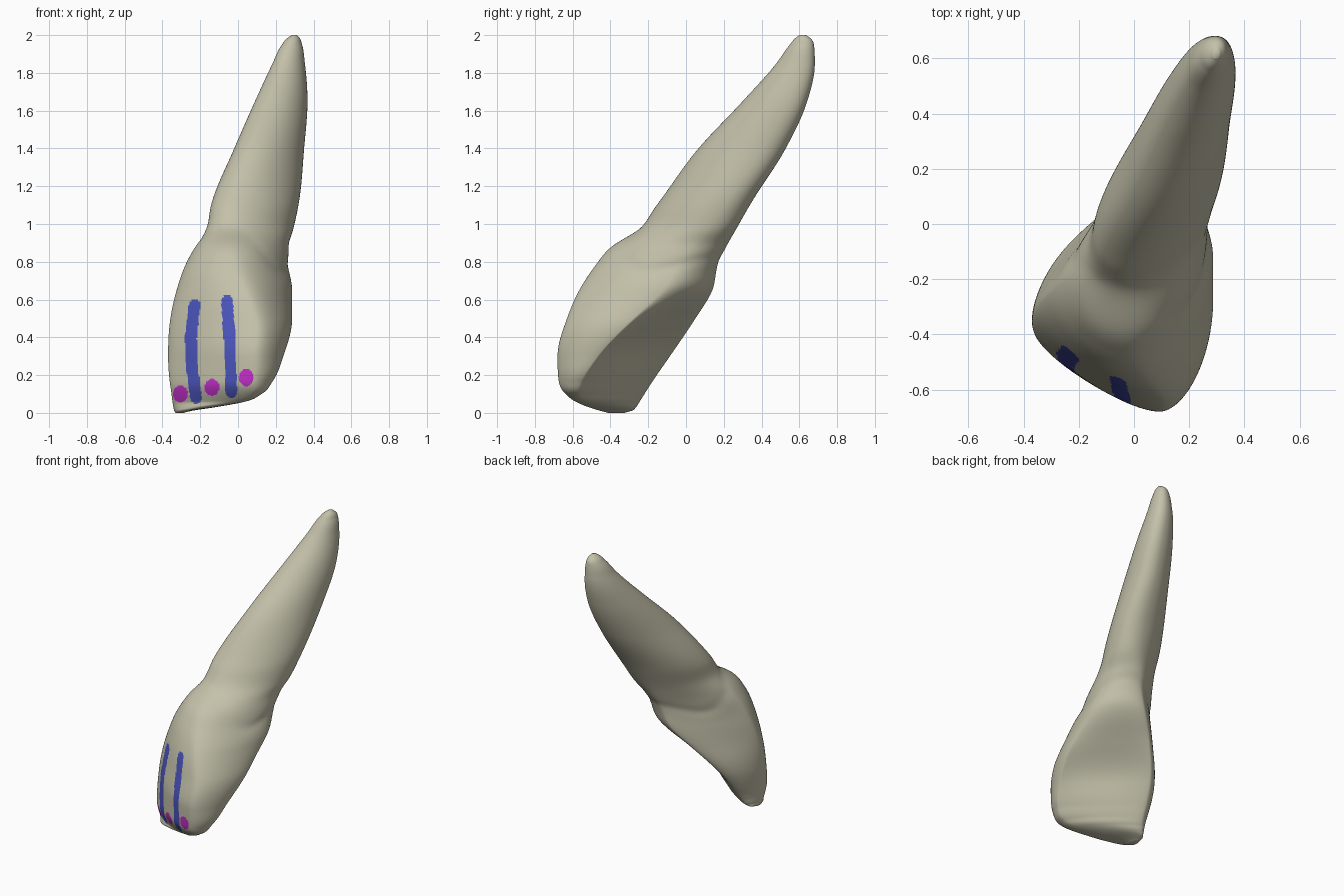
import bpy, bmesh, math
from mathutils import Vector

if "Cube" in bpy.data.objects:
    bpy.data.objects.remove(bpy.data.objects["Cube"])

# Extents of horizontal slices: z, x min, x max, y min, y max
EXTENTS = [
    (0.00, -0.33, -0.29, -0.41, -0.33), (0.01, -0.337, -0.25, -0.45, -0.29),
    (0.03, -0.342, -0.12, -0.515, -0.265), (0.06, -0.347, 0.04, -0.585, -0.245),
    (0.10, -0.352, 0.125, -0.638, -0.22), (0.17, -0.362, 0.185, -0.674, -0.175),
    (0.30, -0.37, 0.24, -0.68, -0.085), (0.50, -0.358, 0.287, -0.63, 0.05),
    (0.65, -0.325, 0.287, -0.565, 0.14), (0.78, -0.28, 0.268, -0.48, 0.168),
    (0.88, -0.227, 0.267, -0.395, 0.213), (0.97, -0.17, 0.292, -0.255, 0.264),
    (1.10, -0.143, 0.32, -0.155, 0.338), (1.40, -0.02, 0.35, 0.066, 0.528),
    (1.65, 0.09, 0.368, 0.30, 0.642), (1.85, 0.183, 0.354, 0.478, 0.682),
    (1.95, 0.233, 0.339, 0.55, 0.677), (1.985, 0.262, 0.326, 0.58, 0.657),
    (2.00, 0.285, 0.312, 0.60, 0.635)]

# Slice shape: z, where it touches each side of its extents (0..1),
# then roundness of the front, far, back and near arcs
SHAPES = [
    (0.00, 0.55, 0.65, 0.40, 0.35, 0.60, 0.60, 0.55, 0.60),
    (0.06, 0.60, 0.91, 0.13, 0.19, 0.28, 0.60, 0.22, 0.60),
    (0.15, 0.58, 0.83, 0.22, 0.20, 0.27, 0.55, 0.16, 0.55),
    (0.30, 0.55, 0.76, 0.36, 0.26, 0.30, 0.52, 0.16, 0.42),
    (0.50, 0.47, 0.70, 0.52, 0.42, 0.38, 0.50, 0.28, 0.20),
    (0.65, 0.42, 0.60, 0.63, 0.58, 0.48, 0.48, 0.48, 0.17),
    (0.88, 0.35, 0.40, 0.70, 0.70, 0.70, 0.50, 0.75, 0.34),
    (1.00, 0.27, 0.28, 0.73, 0.73, 0.84, 0.54, 0.86, 0.52),
    (1.40, 0.26, 0.26, 0.74, 0.74, 0.88, 0.58, 0.88, 0.60),
    (1.80, 0.33, 0.33, 0.67, 0.67, 0.83, 0.66, 0.83, 0.67),
    (2.00, 0.42, 0.42, 0.58, 0.58, 0.75, 0.68, 0.75, 0.68)]

RINGS = 270
ARC_STEPS = (90, 36, 64, 36)      # front, far side, back, near side
SIDE = sum(ARC_STEPS)


def sample(table, z):
    """Smooth, overshoot-free interpolation of a table along z."""
    i = 0
    while i < len(table) - 2 and z > table[i + 1][0]:
        i += 1

    def slope(k, c):
        def step(m):
            return table[m + 1][0] - table[m][0]

        def secant(m):
            return (table[m + 1][c] - table[m][c]) / step(m)
        if k == 0:
            return secant(0)
        if k == len(table) - 1:
            return secant(k - 1)
        p, q = secant(k - 1), secant(k)
        if p * q <= 0:
            return 0.0
        m = (p * step(k) + q * step(k - 1)) / (step(k) + step(k - 1))
        return math.copysign(min(abs(m), 3 * abs(p), 3 * abs(q)), m)

    a, b = table[i], table[i + 1]
    h = b[0] - a[0]
    t = (z - a[0]) / h
    out = []
    for c in range(1, len(a)):
        out.append((1 + 2 * t) * (1 - t) ** 2 * a[c] + t * (1 - t) ** 2 * h * slope(i, c)
                   + t * t * (3 - 2 * t) * b[c] + t * t * (t - 1) * h * slope(i + 1, c))
    return out


def ring(z):
    """One slice: four conic arcs between the points touching its extents."""
    x0, x1, y0, y1 = sample(EXTENTS, z)
    f0, f1, f2, f3, *weights = sample(SHAPES, z)
    w, d = x1 - x0, y1 - y0
    touch = [Vector((x0, y0 + f0 * d)), Vector((x0 + f1 * w, y0)),
             Vector((x1, y0 + f2 * d)), Vector((x0 + f3 * w, y1))]
    corner = [Vector((x0, y0)), Vector((x1, y0)), Vector((x1, y1)), Vector((x0, y1))]
    centre = sum(touch, Vector((0, 0))) / 4
    # hollow of the back face, fading towards edge and root
    hollow = 0.055 * math.exp(-((z - 0.39) / 0.17) ** 2)
    pts = []
    for k, steps in enumerate(ARC_STEPS):
        a, b, c, wt = touch[k], touch[(k + 1) % 4], corner[k], weights[k]
        for s in range(steps):
            t = s / steps
            den = (1 - t) ** 2 + 2 * t * (1 - t) * wt + t * t
            p = ((1 - t) ** 2 * a + 2 * t * (1 - t) * wt * c + t * t * b) / den
            if k == 2:
                p -= Vector((0.56, 0.83)) * hollow * math.sin(math.pi * t) ** 1.5
            # shallow wavy neck line between crown and root
            r = p - centre
            if r.length > 1e-6 and 0.5 < z < 1.2:
                phi = math.atan2(r.y, r.x) - math.atan2(-0.84, -0.5)
                neck = 0.83 + 0.08 * math.cos(phi) + 0.07 * math.cos(2 * phi)
                p -= r.normalized() * 0.006 * math.exp(-((z - neck) / 0.028) ** 2)
            pts.append((p.x, p.y, z))
    return pts


# Painted marks on the front, as seen from the front (x, z)
STRIPES = [[(-0.23, 0.57), (-0.25, 0.40), (-0.245, 0.25), (-0.222, 0.08)],
           [(-0.058, 0.592), (-0.044, 0.38), (-0.035, 0.11)]]
DOTS = [(-0.305, 0.10), (-0.138, 0.135), (0.043, 0.187)]


def near_path(p, path, radius):
    for a, b in zip(path, path[1:]):
        a, b = Vector(a), Vector(b)
        t = max(0, min(1, (p - a).dot(b - a) / (b - a).length_squared))
        if (p - a.lerp(b, t)).length < radius:
            return True
    return False


def paint_index(centre):
    p = Vector((centre.x, centre.z))
    if any(near_path(p, s, 0.031) for s in STRIPES):
        return 1
    if any(math.hypot((p.x - x) / 0.039, (p.y - z) / 0.045) < 1 for x, z in DOTS):
        return 2
    return 0


def material(name, colour):
    m = bpy.data.materials.new(name)
    m.diffuse_color = (*colour, 1)
    m.use_nodes = True
    m.node_tree.nodes["Principled BSDF"].inputs["Base Color"].default_value = m.diffuse_color
    return m


# Tooth body: crown and root as one continuous skin
bm = bmesh.new()
rows = []
for i in range(RINGS + 1):
    s = i / RINGS
    z = 2 * s - 1.4 * math.sin(2 * math.pi * s) / (2 * math.pi)
    z = min(2.0, max(0.0, z))
    rows.append([bm.verts.new(p) for p in ring(z)])
for lower, upper in zip(rows, rows[1:]):
    for j in range(SIDE):
        k = (j + 1) % SIDE
        face = bm.faces.new((lower[j], lower[k], upper[k], upper[j]))
        # marks only on the front arc and its rounded ends
        if j < ARC_STEPS[0] + 6 or j > SIDE - 8:
            face.material_index = paint_index(face.calc_center_median())
bm.faces.new(list(reversed(rows[0])))
bm.faces.new(rows[-1])

# Soften the skin slightly
for _ in range(4):
    bmesh.ops.smooth_vert(bm, verts=bm.verts, factor=0.5,
                          use_axis_x=True, use_axis_y=True, use_axis_z=False)
for f in bm.faces:
    f.smooth = True

mesh = bpy.data.meshes.new("tooth")
bm.to_mesh(mesh)
bm.free()
mesh.materials.append(material("ivory", (0.55, 0.53, 0.40)))
mesh.materials.append(material("blue_paint", (0.07, 0.09, 0.50)))
mesh.materials.append(material("magenta_paint", (0.55, 0.03, 0.60)))
tooth = bpy.data.objects.new("tooth", mesh)
bpy.context.collection.objects.link(tooth)
